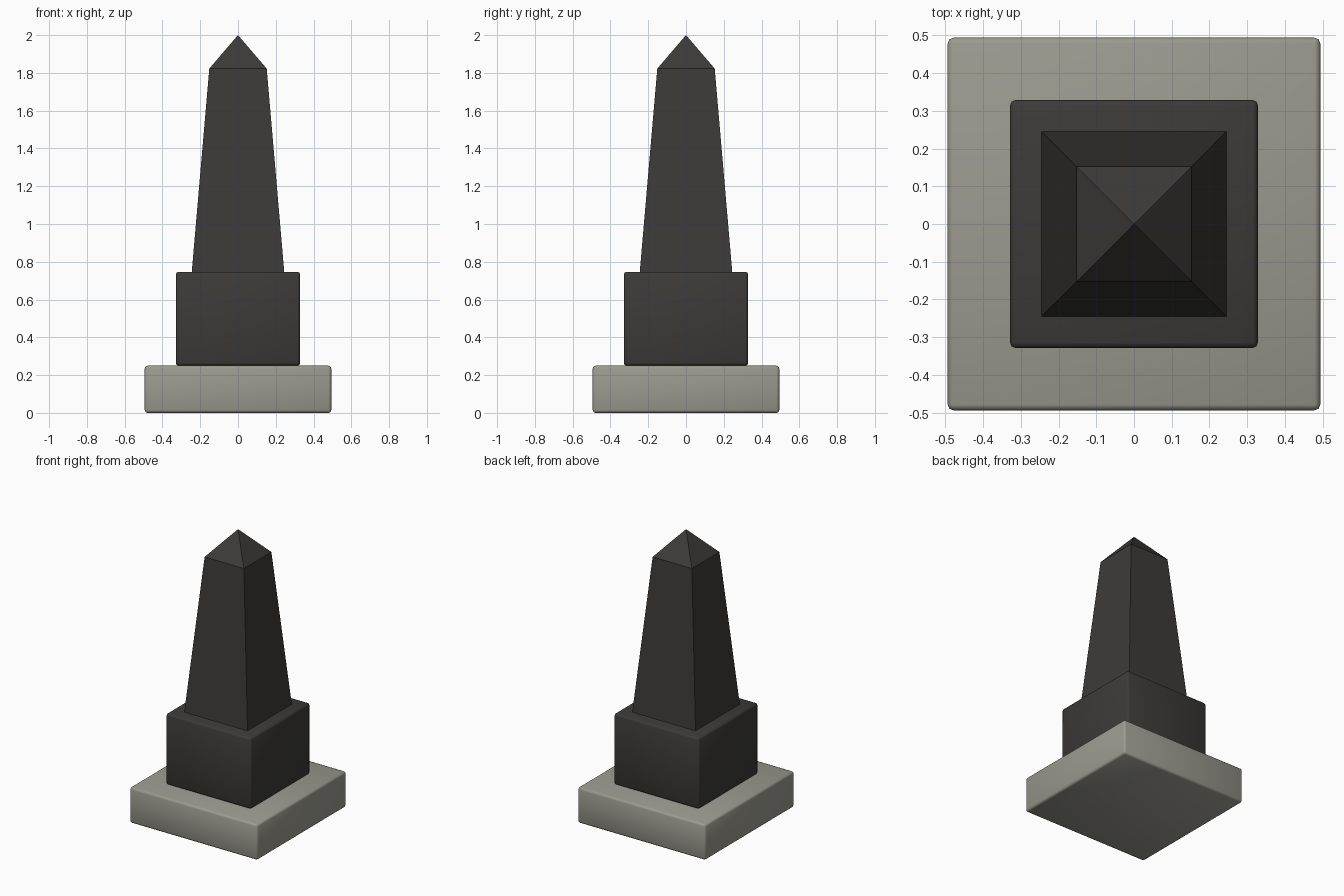
import bpy, bmesh

if "Cube" in bpy.data.objects:
    bpy.data.objects.remove(bpy.data.objects["Cube"])


def material(name, rgb):
    m = bpy.data.materials.new(name)
    m.diffuse_color = (*rgb, 1.0)
    m.use_nodes = True
    m.node_tree.nodes["Principled BSDF"].inputs["Base Color"].default_value = m.diffuse_color
    return m


pale_stone = material("pale_stone", (0.33, 0.325, 0.28))
dark_stone = material("dark_stone", (0.045, 0.043, 0.040))


def block(name, half, z0, z1, bevel, mat):
    """Square block with softly rounded edges."""
    bpy.ops.mesh.primitive_cube_add(size=1, location=(0, 0, (z0 + z1) / 2))
    ob = bpy.context.object
    ob.name = name
    ob.scale = (2 * half, 2 * half, z1 - z0)
    bpy.ops.object.transform_apply(location=False, rotation=False, scale=True)
    mod = ob.modifiers.new("rounded_edges", "BEVEL")
    mod.width = bevel
    mod.segments = 2
    ob.data.materials.append(mat)
    bpy.ops.object.shade_smooth()
    return ob


# Stepped base
block("plinth", 0.494, 0.0, 0.25, 0.015, pale_stone)
block("pedestal", 0.329, 0.25, 0.747, 0.015, dark_stone)

# Tapered shaft with pyramid tip, flat faces
bm = bmesh.new()
rings = []
for half, z in ((0.245, 0.745), (0.152, 1.823)):
    rings.append([bm.verts.new((sx * half, sy * half, z))
                  for sx, sy in ((-1, -1), (1, -1), (1, 1), (-1, 1))])
apex = bm.verts.new((0, 0, 2.0))
low, high = rings
bm.faces.new(low[::-1])
for i in range(4):
    j = (i + 1) % 4
    bm.faces.new((low[i], low[j], high[j], high[i]))
    bm.faces.new((high[i], high[j], apex))
mesh = bpy.data.meshes.new("shaft")
bm.to_mesh(mesh)
bm.free()
mesh.materials.append(dark_stone)
bpy.context.collection.objects.link(bpy.data.objects.new("shaft", mesh))
